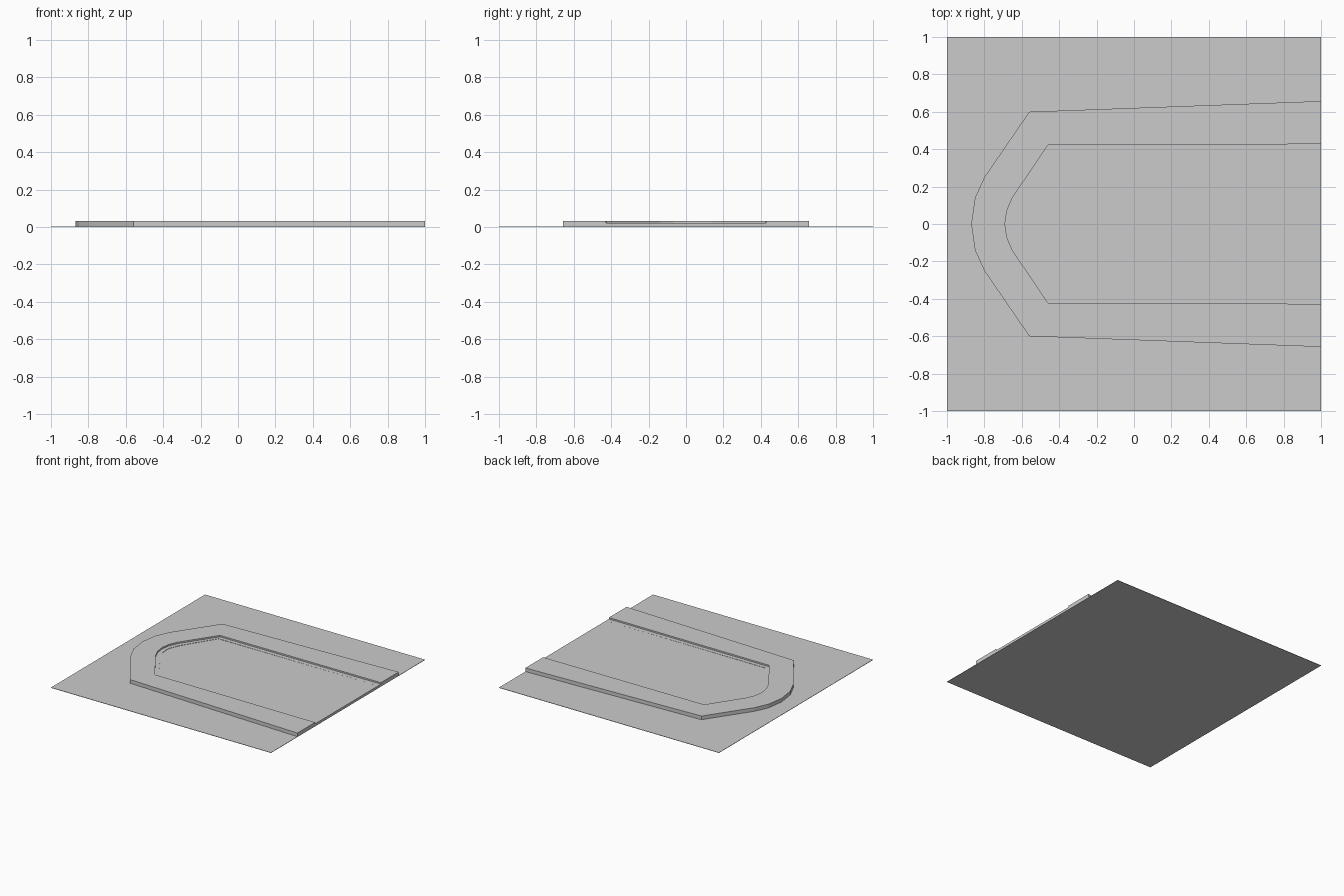
import bpy
import bmesh

cube = bpy.data.objects.get("Cube")
if cube:
    bpy.data.objects.remove(cube, do_unlink=True)

grey = bpy.data.materials.new("plain grey")
grey.use_nodes = True
COLOUR = (0.6, 0.6, 0.6, 1)
grey.diffuse_color = COLOUR
grey.node_tree.nodes["Principled BSDF"].inputs["Base Color"].default_value = COLOUR


def prism(name, outline, bottom, top):
    """Extrude an outline; top is a function of x so that it may slope."""
    bm = bmesh.new()
    low = [bm.verts.new((x, y, bottom)) for x, y in outline]
    high = [bm.verts.new((x, y, top(x))) for x, y in outline]
    bm.faces.new(low)
    bm.faces.new(high)
    for i in range(len(low)):
        j = (i + 1) % len(low)
        bm.faces.new((low[i], low[j], high[j], high[i]))
    bmesh.ops.recalc_face_normals(bm, faces=bm.faces)
    mesh = bpy.data.meshes.new(name)
    bm.to_mesh(mesh)
    bm.free()
    mesh.materials.append(grey)
    obj = bpy.data.objects.new(name, mesh)
    bpy.context.collection.objects.link(obj)
    return obj


def mirrored(half):
    """Complete an open outline from its back half, ending on the centre line."""
    return half + [(x, -y) for x, y in reversed(half) if y > 0]


outer = mirrored([(1, .657), (-.56, .6), (-.8, .25), (-.85, .14), (-.87, 0)])
inner = mirrored([(1, .427), (-.46, .422), (-.65, .14), (-.68, .07), (-.69, 0)])
pad = mirrored([(1, .39), (-.45, .39), (-.62, .12), (-.65, .05), (-.655, 0)])

FLOOR = 0.021

# Thin square ground sheet
prism("ground_sheet", [(-1, -1), (1, -1), (1, 1), (-1, 1)], 0, lambda x: 0.003)
# Raised horseshoe border, open on the right edge
prism("raised_border", outer + inner[::-1], 0.001, lambda x: 0.033)
# Shelf just inside the border
prism("inner_shelf", inner + pad[::-1], 0.001, lambda x: FLOOR)
# Slightly sunken floor that rises to meet the shelf at the open edge
prism("sunken_floor", pad, 0.001, lambda x: FLOOR - 0.0015 * (1 - x))
